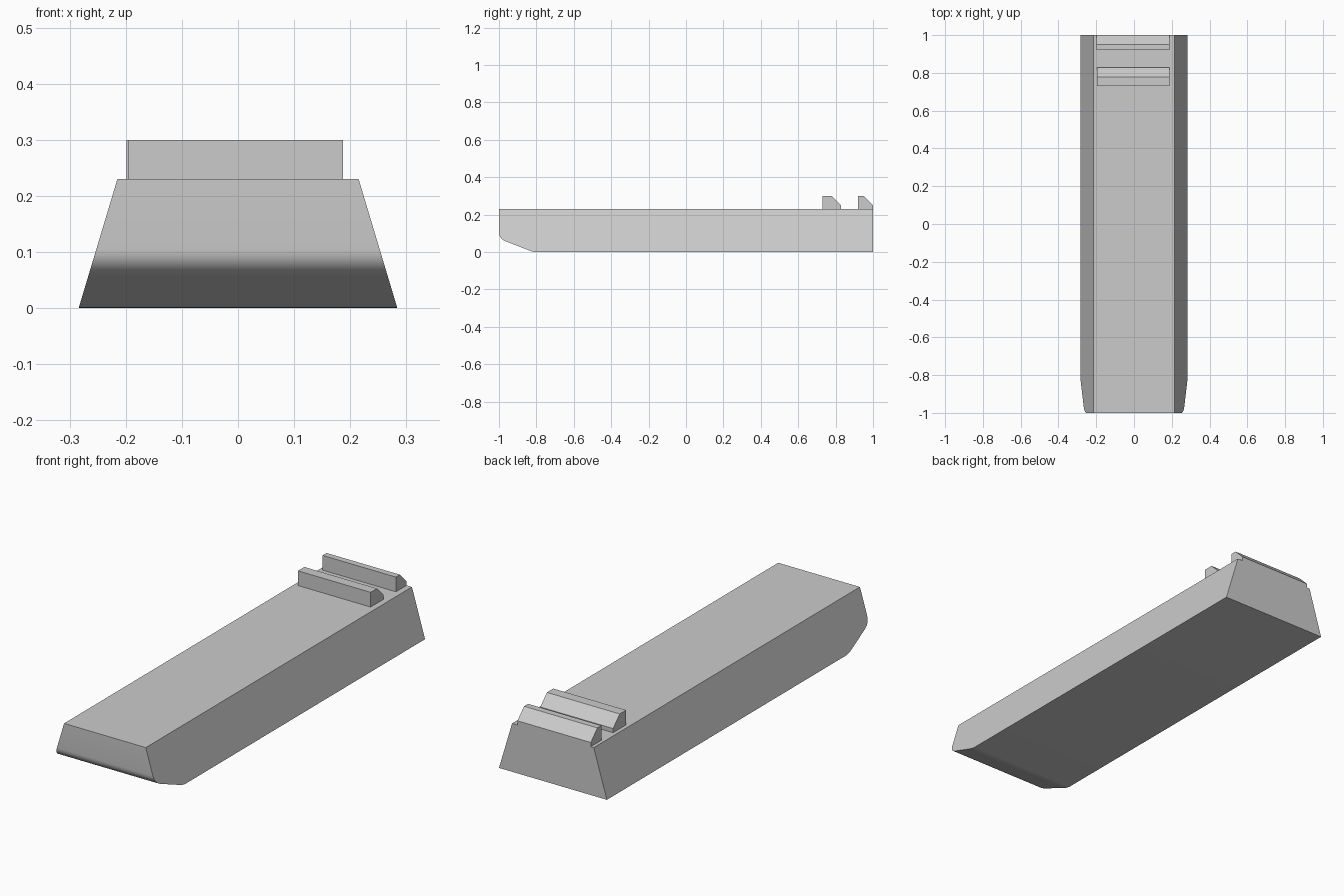
import bpy, bmesh, math
from mathutils import Vector

cube = bpy.data.objects.get("Cube")
if cube:
    bpy.data.objects.remove(cube, do_unlink=True)

# Single plain grey
grey = bpy.data.materials.new("light_grey")
grey.use_nodes = True
colour = (0.6, 0.6, 0.6, 1.0)
grey.diffuse_color = colour
grey.node_tree.nodes["Principled BSDF"].inputs["Base Color"].default_value = colour

HEIGHT = 0.23


def extrude_profile(name, profile, left, right):
    """Span a (y, z) outline between two x limits, each a function of z."""
    bm = bmesh.new()
    a = [bm.verts.new((left(z), y, z)) for y, z in profile]
    b = [bm.verts.new((right(z), y, z)) for y, z in profile]
    bm.faces.new(a)
    bm.faces.new(b[::-1])
    n = len(profile)
    for i in range(n):
        j = (i + 1) % n
        bm.faces.new((a[i], b[i], b[j], a[j]))
    bmesh.ops.recalc_face_normals(bm, faces=bm.faces)
    mesh = bpy.data.meshes.new(name)
    bm.to_mesh(mesh)
    bm.free()
    mesh.materials.append(grey)
    obj = bpy.data.objects.new(name, mesh)
    bpy.context.collection.objects.link(obj)
    return obj


def rounded(start, corner, end, steps):
    """Quadratic curve that rounds off a corner of an outline."""
    s, c, e = Vector(start), Vector(corner), Vector(end)
    ts = [i / steps for i in range(steps + 1)]
    return [tuple(s * (1 - t) ** 2 + c * 2 * t * (1 - t) + e * t * t) for t in ts]


# Tapered body with a rounded, rising nose
def half_width(z):
    return 0.284 - 0.069 * z / HEIGHT


nose = rounded((-1, 0.105), (-1, 0.069), (-0.955, 0.054), 8)
heel = rounded((-0.84, 0.009), (-0.82, 0.001), (-0.8, 0), 3)
outline = [(1, 0), (1, HEIGHT), (-1, HEIGHT)] + nose + heel
body = extrude_profile("body", outline, lambda z: -half_width(z), half_width)
bpy.ops.object.select_all(action="DESELECT")
bpy.context.view_layer.objects.active = body
body.select_set(True)
bpy.ops.object.shade_smooth_by_angle(angle=math.radians(30))

# Two raised ribs: upright front, chamfered back
for name, front, back, left in (("front_rib", 0.73, 0.828, -0.196),
                                ("rear_rib", 0.92, 1.0, -0.199)):
    crest = back - 0.05
    rib = [(front, HEIGHT), (front, 0.3), (crest, 0.3), (back, 0.25), (back, HEIGHT)]
    extrude_profile(name, rib, lambda z: left, lambda z: 0.187)
